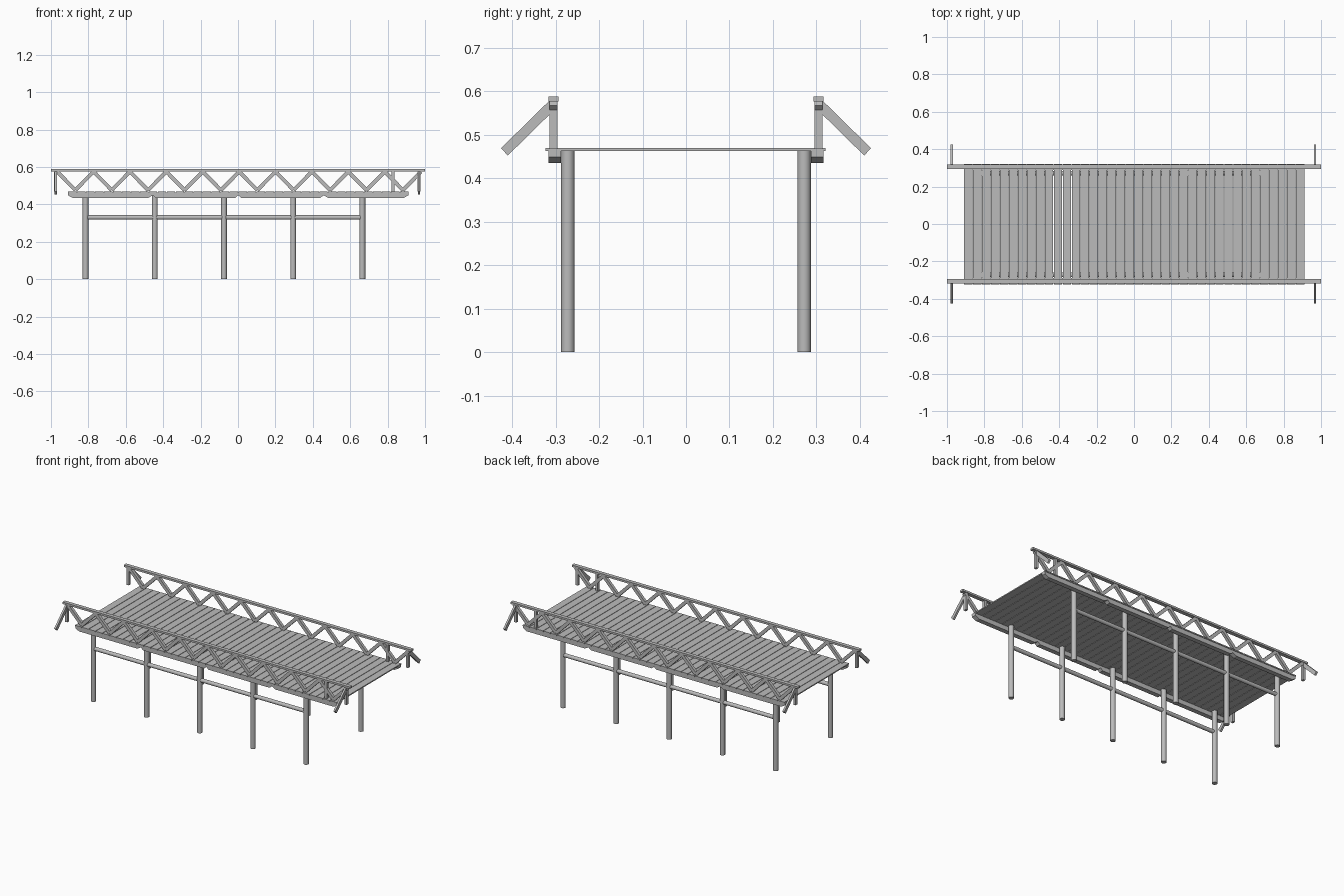
import bpy, bmesh, math
from mathutils import Matrix, Vector

cube = bpy.data.objects.get("Cube")
if cube:
    bpy.data.objects.remove(cube)

grey = bpy.data.materials.new("weathered grey")
grey.use_nodes = True
COLOUR = (0.5, 0.5, 0.5, 1)
grey.diffuse_color = COLOUR
grey.node_tree.nodes["Principled BSDF"].inputs["Base Color"].default_value = COLOUR


def finish(name, bm, smooth=False):
    bmesh.ops.recalc_face_normals(bm, faces=bm.faces)
    mesh = bpy.data.meshes.new(name)
    bm.to_mesh(mesh)
    bm.free()
    mesh.materials.append(grey)
    obj = bpy.data.objects.new(name, mesh)
    bpy.context.collection.objects.link(obj)
    if smooth:
        bpy.ops.object.select_all(action='DESELECT')
        obj.select_set(True)
        bpy.context.view_layer.objects.active = obj
        bpy.ops.object.shade_smooth_by_angle(angle=math.radians(40))
    return obj


def box(bm, centre, size):
    m = Matrix.Translation(centre) @ Matrix.Diagonal((*size, 1))
    bmesh.ops.create_cube(bm, size=1, matrix=m)


def strut(bm, a, b, across, depth):
    """Square timber from a to b; across is the direction of its depth."""
    a, b, across = Vector(a), Vector(b), Vector(across)
    along = (b - a).normalized()
    side = across.cross(along)
    rot = Matrix((side, across, along)).transposed().to_4x4()
    m = Matrix.Translation((a + b) / 2) @ rot @ Matrix.Diagonal((*depth, (b - a).length, 1))
    bmesh.ops.create_cube(bm, size=1, matrix=m)


def pole(bm, a, b, radius):
    a, b = Vector(a), Vector(b)
    m = Matrix.Translation((a + b) / 2) @ (b - a).to_track_quat('Z', 'Y').to_matrix().to_4x4()
    bmesh.ops.create_cone(bm, cap_ends=True, segments=16, radius1=radius,
                          radius2=radius, depth=(b - a).length, matrix=m)


# Deck planks
PLANKS, START, END = 38, -0.91, 0.913
pitch = (END - START) / PLANKS
bm = bmesh.new()
for i in range(PLANKS):
    box(bm, (START + (i + 0.5) * pitch, -0.001, 0.4665), (pitch - 0.003, 0.644, 0.007))
finish("deck_planks", bm)

LEGS = [-0.815 + 0.37 * i for i in range(5)]
for side, label in ((-1, "right"), (1, "left")):
    # Round legs and the rail that ties them
    y = 0.272 * side
    bm = bmesh.new()
    for x in LEGS:
        pole(bm, (x, y, 0), (x, y, 0.463), 0.0155)
    finish(label + "_legs", bm, True)
    bm = bmesh.new()
    pole(bm, (LEGS[0], y, 0.33), (LEGS[-1], y, 0.33), 0.012)
    finish(label + "_leg_tie", bm, True)

    # Edge beams with ends cut away underneath
    bm = bmesh.new()
    length = 0.4555
    for i in range(4):
        x0 = START + i * length
        x1 = x0 + length
        cut = 0.025 if i in (0, 3) else 0.015
        profile = ((x0, 0.463), (x1, 0.463), (x1, 0.449), (x1 - cut, 0.435),
                   (x0 + cut, 0.435), (x0, 0.449))
        face = bm.faces.new([bm.verts.new((x, side * 0.288, z)) for x, z in profile])
        ext = bmesh.ops.extrude_face_region(bm, geom=[face])
        moved = [v for v in ext["geom"] if isinstance(v, bmesh.types.BMVert)]
        bmesh.ops.translate(bm, verts=moved, vec=(0, side * 0.029, 0))
    finish(label + "_edge_beams", bm)

    # Handrail
    yr = 0.305 * side
    bm = bmesh.new()
    box(bm, (0, yr, 0.583), (2, 0.024, 0.012))
    finish(label + "_handrail", bm)

    # Zigzag lattice under the handrail
    bm = bmesh.new()
    half, first = 0.0973, -0.967
    for i in range(20):
        za, zb = (0.575, 0.476) if i % 2 == 0 else (0.476, 0.575)
        x = first + i * half
        strut(bm, (x, yr, za), (x + half, yr, zb), (0, 1, 0), (0.02, 0.018))
    finish(label + "_lattice", bm)

    # Upright posts and outward end braces
    bm = bmesh.new()
    for x, w in ((-0.975, 0.016), (0.83, 0.016), (0.968, 0.016)):
        box(bm, (x, yr, 0.523), (w, 0.018, 0.11))
    finish(label + "_posts", bm)
    bm = bmesh.new()
    for x in (-0.975, 0.968):
        strut(bm, (x, side * 0.307, 0.57), (x, side * 0.418, 0.461), (1, 0, 0), (0.023, 0.012))
    finish(label + "_end_braces", bm)
